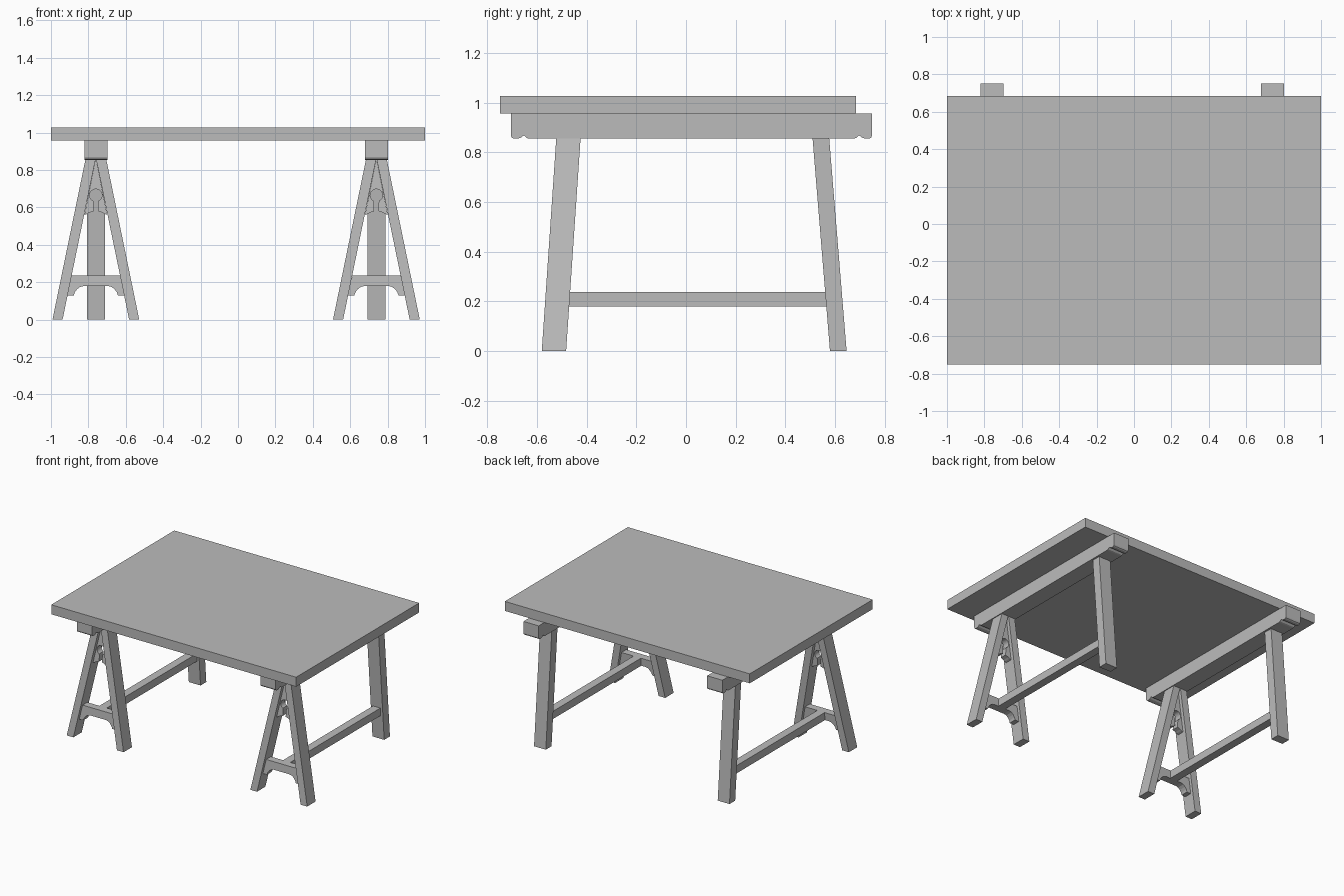
import bpy, bmesh, math
from mathutils import Vector

cube = bpy.data.objects.get("Cube")
if cube:
    bpy.data.objects.remove(cube, do_unlink=True)

grey = bpy.data.materials.new("plain grey")
grey.use_nodes = True
grey.diffuse_color = (0.5, 0.5, 0.5, 1)
grey.node_tree.nodes["Principled BSDF"].inputs["Base Color"].default_value = (0.5, 0.5, 0.5, 1)

TOP = 0.855           # underside of the beams
LEAN = 0.068          # forward lean of the front legs per unit height


def finish(name, bm):
    bmesh.ops.recalc_face_normals(bm, faces=bm.faces)
    mesh = bpy.data.meshes.new(name)
    bm.to_mesh(mesh)
    bm.free()
    mesh.materials.append(grey)
    obj = bpy.data.objects.new(name, mesh)
    bpy.context.collection.objects.link(obj)
    return obj


def prism(name, points, offset):
    """Extrude a closed outline along a vector."""
    bm = bmesh.new()
    face = bm.faces.new([bm.verts.new(p) for p in points])
    ext = bmesh.ops.extrude_face_region(bm, geom=[face])
    moved = [v for v in ext["geom"] if isinstance(v, bmesh.types.BMVert)]
    bmesh.ops.translate(bm, verts=moved, vec=offset)
    return finish(name, bm)


def box(name, x0, x1, y0, y1, z0, z1):
    base = [(x0, y0, z0), (x1, y0, z0), (x1, y1, z0), (x0, y1, z0)]
    return prism(name, base, Vector((0, 0, z1 - z0)))


def leg(name, x0, x1, y0, y1, dx, dy):
    """Slanted leg with level ends."""
    base = [(x0, y0, 0), (x1, y0, 0), (x1, y1, 0), (x0, y1, 0)]
    return prism(name, base, Vector((dx, dy, TOP)))


def arc(cx, cz, r, a0, a1, n):
    return [(cx + r * math.cos(math.radians(a0 + (a1 - a0) * i / n)),
             cz + r * math.sin(math.radians(a0 + (a1 - a0) * i / n))) for i in range(n + 1)]


def leg_brace(name, cx, half, depth):
    """Mirrored outline between the front legs, leaning with them."""
    outline = half + [(-x, z) for x, z in reversed(half) if x > 1e-5]
    pts = [(cx + x, -0.532 - depth / 2 + LEAN * z, z) for x, z in outline]
    return prism(name, pts, Vector((0, depth, 0)))


# Table top
box("table_top", -1, 1, -0.75, 0.685, 0.957, 1.027)

# Half outlines, starting on the centre line or its mirror edge
low_half = [(0.129, 0.237), (0.152, 0.13), (0.118, 0.13), (0.112, 0.147),
            (0.1, 0.163), (0.084, 0.175), (0.065, 0.18)]
keyhole = arc(0, 0.665, 0.033, -65, 90, 12)
gusset_half = [(0.002, TOP - 0.002), (0.061, 0.56), (0.047, 0.565), (0.036, 0.572),
               (0.012, 0.58), (0.012, 0.625)] + keyhole

# Scalloped end of a beam, measured inward from its end
scallop = [(0, 0.957), (0, 0.87), (0.004, 0.86), (0.012, TOP), (0.028, TOP),
           (0.04, 0.859), (0.053, 0.869), (0.064, 0.858), (0.076, TOP)]

for side, cx in (("right", -0.76), ("left", 0.74)):
    # Beam under the top
    y0, y1 = -0.706, 0.75
    outline = [(y0 + d, z) for d, z in scallop] + [(y1 - d, z) for d, z in reversed(scallop)]
    prism(side + "_beam", [(cx - 0.062, y, z) for y, z in outline], Vector((0.124, 0, 0)))

    # Splayed pair of front legs
    for s, word in ((-1, "outer" if cx < 0 else "inner"), (1, "inner" if cx < 0 else "outer")):
        xs = sorted((cx + s * 0.178, cx + s * 0.232))
        leg(f"{side}_front_leg_{word}", *xs, -0.581, -0.483, -s * 0.176, LEAN * TOP)

    # Single back leg
    leg(side + "_back_leg", cx - 0.048, cx + 0.048, 0.58, 0.647, 0, -0.07)

    # Braces and long stretcher
    leg_brace(side + "_low_brace", cx, low_half, 0.055)
    leg_brace(side + "_keyhole_gusset", cx, gusset_half, 0.05)
    box(side + "_stretcher", cx - 0.03, cx + 0.03, -0.5, 0.57, 0.18, 0.237)
